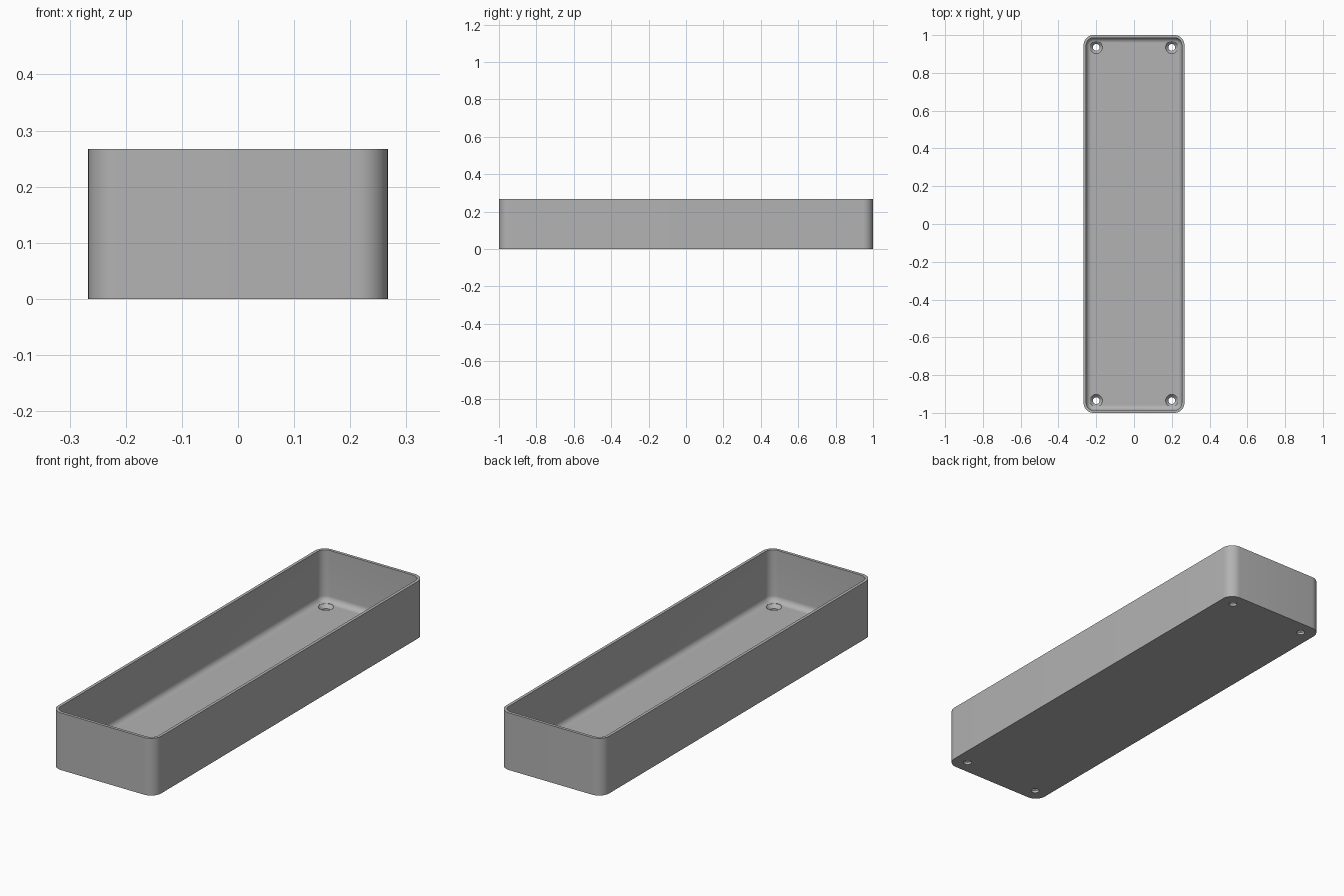
import bpy
import bmesh
from math import sin, cos, pi

WIDTH, LENGTH, HEIGHT = 0.534, 2.0, 0.267
WALL, FLOOR = 0.014, 0.027
CORNER, FILLET = 0.053, 0.027
STEPS = 10

if "Cube" in bpy.data.objects:
    bpy.data.objects.remove(bpy.data.objects["Cube"])

grey = bpy.data.materials.new("plain grey")
grey.use_nodes = True
grey.diffuse_color = (0.45, 0.45, 0.45, 1)
grey.node_tree.nodes["Principled BSDF"].inputs["Base Color"].default_value = grey.diffuse_color


def finish(bm, name):
    bmesh.ops.recalc_face_normals(bm, faces=bm.faces)
    mesh = bpy.data.meshes.new(name)
    bm.to_mesh(mesh)
    bm.free()
    mesh.materials.append(grey)
    obj = bpy.data.objects.new(name, mesh)
    bpy.context.collection.objects.link(obj)
    return obj


def loft(bm, rings):
    """Skin a stack of point rings and cap both ends."""
    loops = [[bm.verts.new(p) for p in ring] for ring in rings]
    for a, b in zip(loops, loops[1:]):
        for i in range(len(a)):
            j = (i + 1) % len(a)
            bm.faces.new((a[i], a[j], b[j], b[i]))
    bm.faces.new(loops[0])
    bm.faces.new(loops[-1])


def rounded_ring(inset, z):
    r = CORNER - inset
    cx, cy = WIDTH / 2 - CORNER, LENGTH / 2 - CORNER
    points = []
    for quarter, (sx, sy) in enumerate([(1, 1), (-1, 1), (-1, -1), (1, -1)]):
        for i in range(STEPS + 1):
            a = (quarter + i / STEPS) * pi / 2
            points.append((sx * cx + r * cos(a), sy * cy + r * sin(a), z))
    return points


def circle(x, y, r, z, n=32):
    return [(x + r * cos(2 * pi * i / n), y + r * sin(2 * pi * i / n), z) for i in range(n)]


# Tray shell: outer wall, rim, inner wall, filleted floor
rings = [rounded_ring(0, 0), rounded_ring(0, HEIGHT), rounded_ring(WALL, HEIGHT)]
for i in range(9):
    a = i / 8 * pi / 2
    rings.append(rounded_ring(WALL + FILLET * (1 - cos(a)), FLOOR + FILLET * (1 - sin(a))))
bm = bmesh.new()
loft(bm, rings)
tray = finish(bm, "tray")

# Countersunk screw holes near the four corners
bm = bmesh.new()
for x in (-0.2, 0.2):
    for y in (-0.935, 0.935):
        loft(bm, [circle(x, y, r, z) for r, z in
                  [(0.018, -0.02), (0.018, 0.011), (0.033, FLOOR), (0.033, 0.08)]])
cutter = finish(bm, "hole_cutter")
cutter.hide_render = True

holes = tray.modifiers.new("screw holes", "BOOLEAN")
holes.operation = "DIFFERENCE"
holes.solver = "EXACT"
holes.object = cutter

bpy.context.view_layer.objects.active = tray
tray.select_set(True)
bpy.ops.object.modifier_apply(modifier=holes.name)
bpy.data.objects.remove(cutter)
bpy.ops.object.shade_smooth_by_angle(angle=pi / 6)
